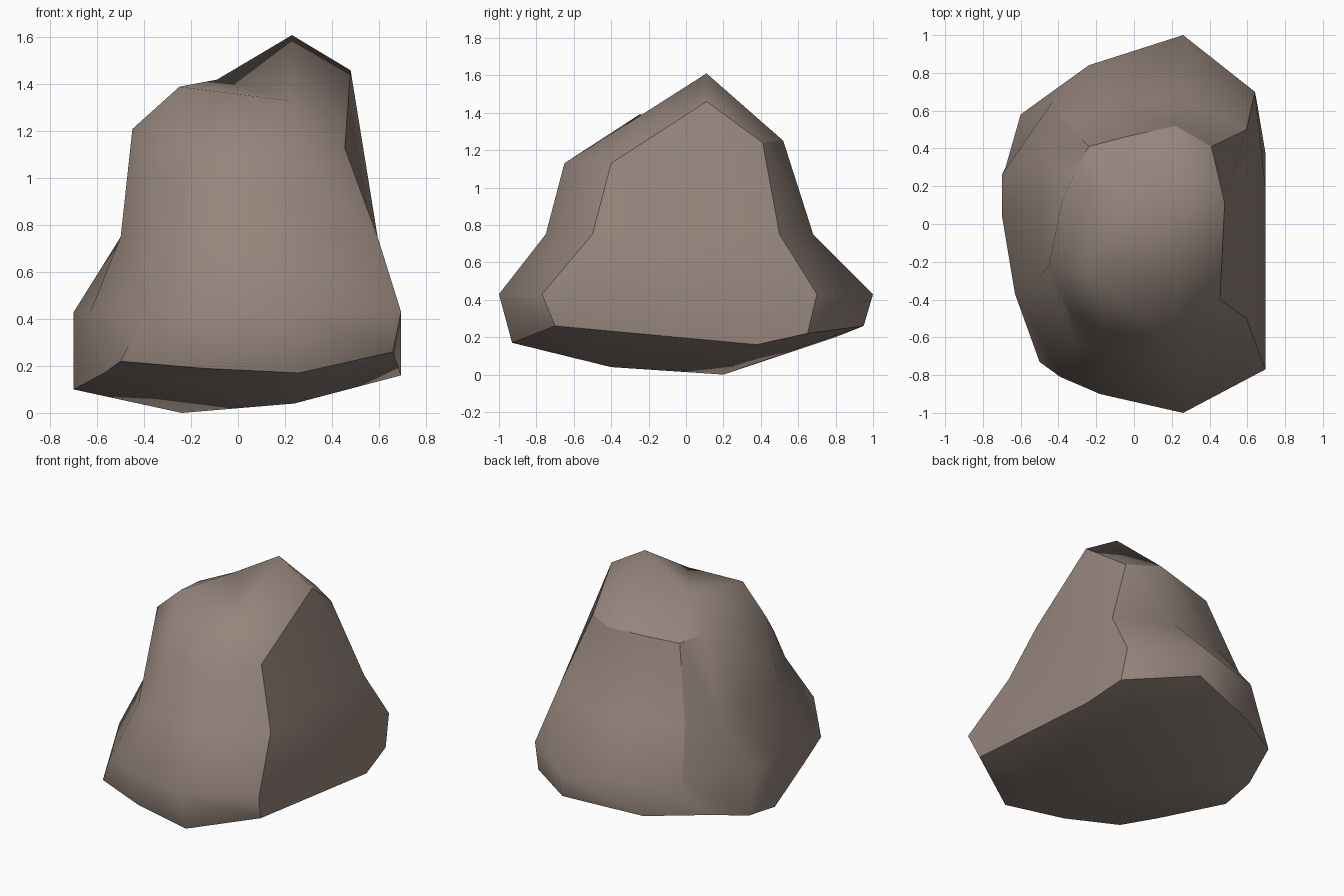
import bpy, bmesh

cube = bpy.data.objects.get("Cube")
if cube:
    bpy.data.objects.remove(cube, do_unlink=True)

# One flat stone colour
stone = bpy.data.materials.new("warm_grey_stone")
stone.use_nodes = True
color = (0.30, 0.235, 0.20, 1)
stone.diffuse_color = color
stone.node_tree.nodes["Principled BSDF"].inputs["Base Color"].default_value = color

# Heights shared by the two middle rings
BULGE, WAIST = 0.43, 0.75

# Each rib: base point, bulge xy, waist xy, shoulder point, going round the rock
ribs = [
    ((.66, -.70, .26), (.695, -.77), (.595, -.50), (.455, -.40, 1.13)),
    ((.26, -.93, .17), (.26, -1.0), (.24, -.75), (.22, -.65, 1.13)),
    ((-.15, -.85, .19), (-.18, -.90), (-.15, -.68), (-.16, -.55, 1.07)),
    ((-.50, -.73, .22), (-.39, -.81), (-.31, -.62), (-.33, -.47, .99)),
    ((-.57, -.45, .17), (-.63, -.37), (-.50, -.28), (-.45, -.22, 1.21)),
    ((-.70, .05, .10), (-.70, .05), (-.50, .10), (-.38, .13, 1.27)),
    ((-.68, .30, .13), (-.70, .26), (-.49, .35), (-.32, .26, 1.25)),
    ((-.60, .58, .22), (-.43, .65), (-.37, .54), (-.24, .41, 1.22)),
    ((-.24, .80, .20), (-.24, .84), (-.15, .62), (-.05, .46, 1.23)),
    ((.26, .95, .26), (.26, 1.0), (.24, .68), (.22, .52, 1.25)),
    ((.65, .65, .22), (.64, .70), (.595, .50), (.41, .41, 1.24)),
    ((.695, .38, .16), (.695, .20), (.595, .10), (.48, .11, 1.46)),
]

bm = bmesh.new()
columns = [[bm.verts.new(p) for p in (base, (*bulge, BULGE), (*waist, WAIST), shoulder)]
           for base, bulge, waist, shoulder in ribs]
count = len(columns)


def add_face(*verts):
    unique = list(dict.fromkeys(verts))
    if len(unique) > 2:
        bm.faces.new(unique).smooth = True


def sharpen(a, b):
    bm.edges.get((a, b)).smooth = False


# Side walls
for i, col in enumerate(columns):
    nxt = columns[(i + 1) % count]
    for k in range(3):
        add_face(col[k], nxt[k], nxt[k + 1], col[k + 1])

# Crown and underside: every rib runs to its nearest inner point
peak, brow, knob, saddle = (bm.verts.new(p) for p in
                            ((.23, .11, 1.61), (.22, -.33, 1.33),
                             (-.25, -.25, 1.39), (-.09, .10, 1.42)))
keel_back, keel_front = (bm.verts.new(p) for p in ((-.24, .20, 0), (.24, -.40, .04)))
crown = [brow] * 2 + [knob] * 4 + [saddle] * 3 + [peak] * 3
keel = [keel_front] * 4 + [keel_back] * 7 + [keel_front]
for i in range(count):
    j = (i + 1) % count
    add_face(columns[i][3], columns[j][3], crown[j], crown[i])
    add_face(columns[j][0], columns[i][0], keel[i], keel[j])
add_face(brow, knob, saddle)
add_face(brow, saddle, peak)

# Crisp edges: underside rim, back of the crown, flat flank and rear crease
for i, col in enumerate(columns):
    nxt = columns[(i + 1) % count]
    sharpen(col[0], nxt[0])
    if i >= 6:
        sharpen(col[3], nxt[3])
for i in (0, 7, 10):
    for low, high in zip(columns[i], columns[i][1:]):
        sharpen(low, high)
sharpen(columns[3][0], columns[3][1])

bmesh.ops.recalc_face_normals(bm, faces=bm.faces[:])
mesh = bpy.data.meshes.new("boulder")
bm.to_mesh(mesh)
bm.free()
mesh.materials.append(stone)

boulder = bpy.data.objects.new("boulder", mesh)
bpy.context.collection.objects.link(boulder)
